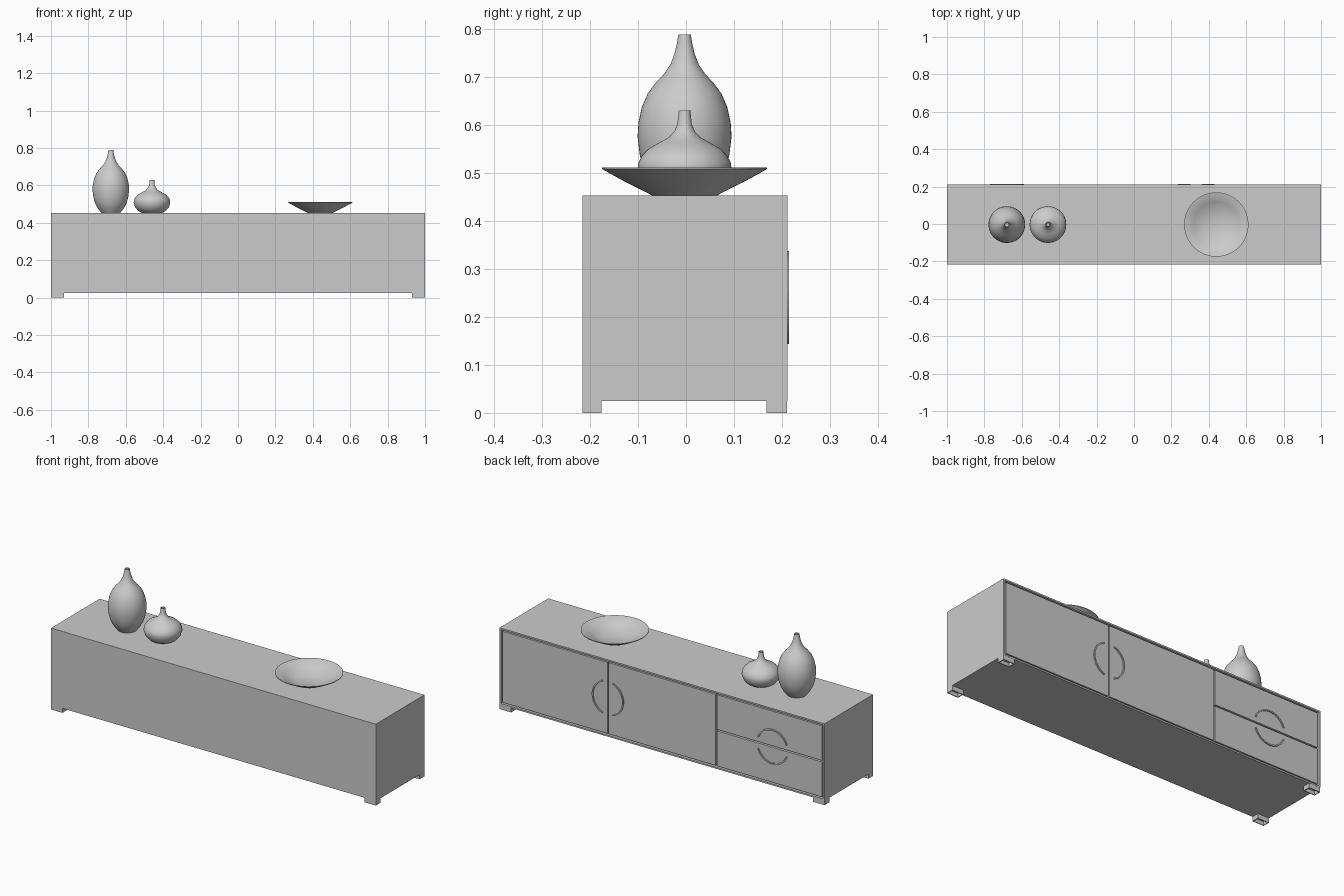
import bpy, bmesh, math

if "Cube" in bpy.data.objects:
    bpy.data.objects.remove(bpy.data.objects["Cube"])

SEG = 48
CY = -0.003


def make(name, bm, smooth=False):
    bmesh.ops.recalc_face_normals(bm, faces=bm.faces[:])
    me = bpy.data.meshes.new(name)
    bm.to_mesh(me)
    bm.free()
    ob = bpy.data.objects.new(name, me)
    bpy.context.collection.objects.link(ob)
    if smooth:
        bpy.ops.object.select_all(action='DESELECT')
        ob.select_set(True)
        bpy.context.view_layer.objects.active = ob
        bpy.ops.object.shade_smooth_by_angle(angle=math.radians(35))
    return ob


def add_box(bm, x, y, z):
    """Box from three (min, max) ranges."""
    r = bmesh.ops.create_cube(bm, size=1)
    for v in r['verts']:
        for i, (a, b) in enumerate((x, y, z)):
            v.co[i] = a if v.co[i] < 0 else b


def box(name, x, y, z):
    bm = bmesh.new()
    add_box(bm, x, y, z)
    return make(name, bm)


def lathe(name, x, profile):
    """Revolve (radius, z) points about a vertical axis; radius 0 closes the end."""
    bm = bmesh.new()
    vs = [bm.verts.new((x + r, CY, z)) for r, z in profile]
    es = [bm.edges.new(p) for p in zip(vs, vs[1:])]
    bmesh.ops.spin(bm, geom=vs + es, cent=(x, CY, 0), axis=(0, 0, 1),
                   angle=2 * math.pi, steps=SEG, use_merge=True)
    bmesh.ops.remove_doubles(bm, verts=bm.verts[:], dist=1e-5)
    return make(name, bm, True)


def arc_handle(name, x, z, mid, r=0.097, w=0.007, span=140, n=24):
    """Raised thin arc on the door face, centred on angle mid (degrees)."""
    bm = bmesh.new()
    rings = []
    for i in range(n + 1):
        a = math.radians(mid - span / 2 + span * i / n)
        rings.append([bm.verts.new((x + q * math.cos(a), y, z + q * math.sin(a)))
                      for q, y in ((r, 0.205), (r, 0.215), (r - w, 0.215), (r - w, 0.205))])
    for a, b in zip(rings, rings[1:]):
        for k in range(4):
            bm.faces.new((a[k], a[(k + 1) % 4], b[(k + 1) % 4], b[k]))
    bm.faces.new(rings[0])
    bm.faces.new(rings[-1])
    return make(name, bm, True)


# cabinet case: solid block with a recess on the door side
Y0, Y1, Z0, Z1, T = -0.216, 0.211, 0.025, 0.453, 0.012
bm = bmesh.new()
add_box(bm, (-1, 1), (Y0, Y1), (Z0, Z1))
bm.normal_update()
face = max(bm.faces, key=lambda f: f.calc_center_median().y)
bmesh.ops.inset_region(bm, faces=[face], thickness=T)
inner = bmesh.ops.extrude_discrete_faces(bm, faces=[face])['faces'][0]
bmesh.ops.translate(bm, verts=inner.verts[:], vec=(0, -0.02, 0))
make("cabinet_case", bm)

# doors and drawer fronts with narrow gaps
G, DY = 0.004, (0.19, 0.209)
zl, zh, zm, s = Z0 + T + G, Z1 - T - G, 0.24, 1 / 3
box("door_outer", (s + G, 1 - T - G), DY, (zl, zh))
box("door_inner", (-s + G, s - G), DY, (zl, zh))
box("drawer_upper", (-1 + T + G, -s - G), DY, (zm + G, zh))
box("drawer_lower", (-1 + T + G, -s - G), DY, (zl, zm - G))

# split ring handles
for side, mid in (("left", 0), ("right", 180)):
    arc_handle("door_handle_" + side, s, zm, mid)
for side, mid in (("upper", 90), ("lower", 270)):
    arc_handle("drawer_handle_" + side, -0.68, zm, mid)

# feet, open underneath
for sx in (-1, 1):
    for tag, ya, yb in (("front", Y0, -0.176), ("back", 0.168, 0.21)):
        bm = bmesh.new()
        xs = sorted((sx * 0.93, sx * 1.0))
        add_box(bm, xs, (ya, yb), (0, Z0))
        bottom = min(bm.faces, key=lambda f: f.calc_center_median().z)
        bm.normal_update()
        bmesh.ops.inset_region(bm, faces=[bottom], thickness=0.006)
        top = bmesh.ops.extrude_discrete_faces(bm, faces=[bottom])['faces'][0]
        bmesh.ops.translate(bm, verts=top.verts[:], vec=(0, 0, 0.02))
        make(f"{tag}_foot_{'right' if sx > 0 else 'left'}", bm)

# tall vase
lathe("tall_vase", -0.68, [
    (0, 0.453), (0.05, 0.453), (0.068, 0.475), (0.083, 0.502), (0.093, 0.535),
    (0.098, 0.575), (0.096, 0.605), (0.089, 0.637), (0.077, 0.665), (0.060, 0.688),
    (0.043, 0.706), (0.030, 0.725), (0.021, 0.748), (0.016, 0.77), (0.013, 0.788),
    (0.010, 0.788), (0.012, 0.765), (0.015, 0.745), (0, 0.72)])

# short vase
lathe("short_vase", -0.46, [
    (0, 0.453), (0.055, 0.453), (0.076, 0.466), (0.090, 0.483), (0.098, 0.508),
    (0.096, 0.522), (0.088, 0.537), (0.074, 0.551), (0.053, 0.563), (0.033, 0.574),
    (0.021, 0.587), (0.015, 0.602), (0.012, 0.63),
    (0.009, 0.63), (0.011, 0.605), (0, 0.59)])

# shallow bowl
lathe("bowl", 0.44, [
    (0, 0.453), (0.068, 0.453), (0.075, 0.457), (0.125, 0.482), (0.172, 0.508),
    (0.172, 0.511), (0.168, 0.511), (0.122, 0.486), (0.064, 0.459), (0, 0.459)])
